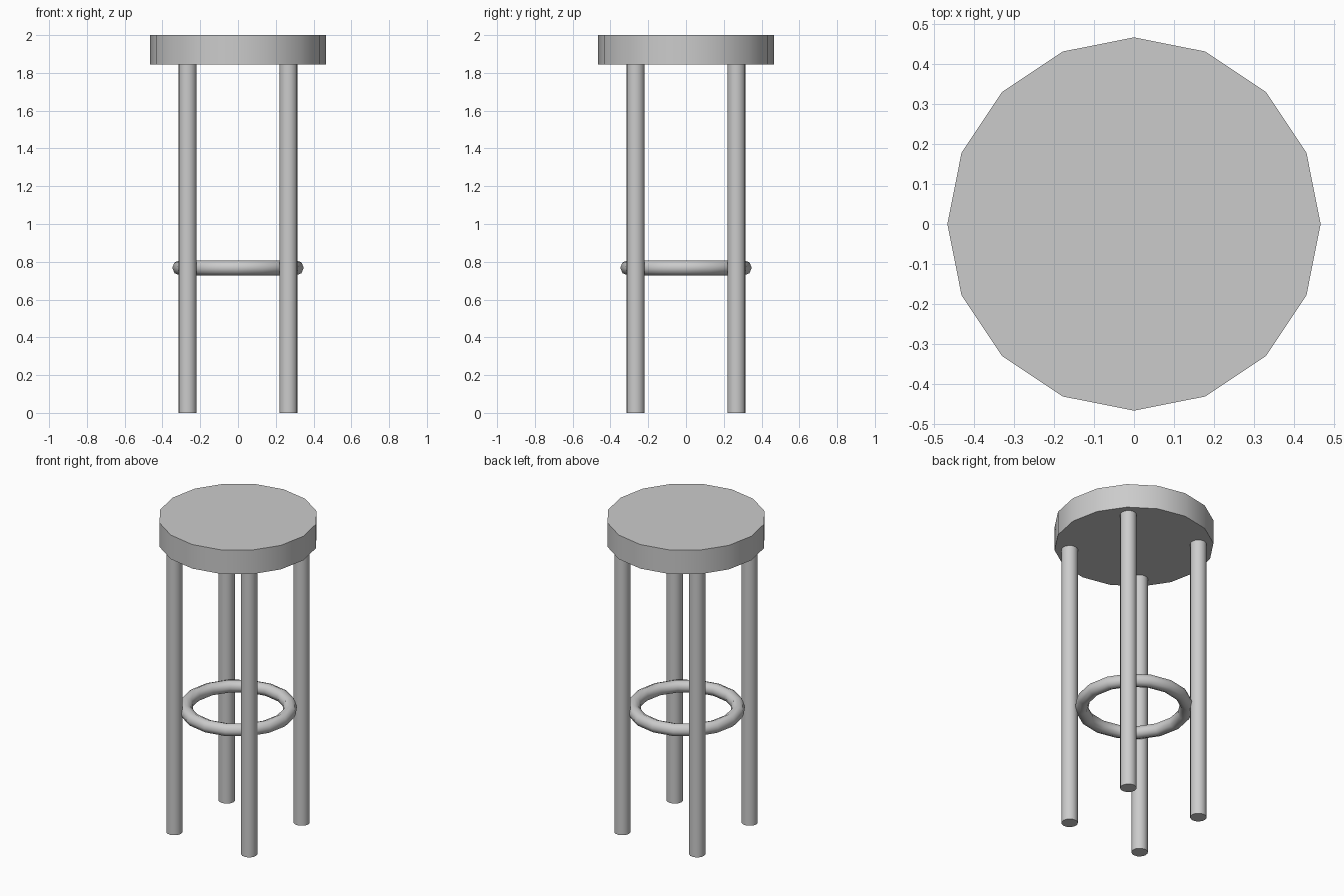
import bpy
import math

if "Cube" in bpy.data.objects:
    bpy.data.objects.remove(bpy.data.objects["Cube"])

SIDES = 16


def finish(name, angle):
    obj = bpy.context.object
    obj.name = name
    bpy.ops.object.shade_smooth_by_angle(angle=math.radians(angle))
    return obj


def cylinder(name, x, y, radius, z0, z1):
    bpy.ops.mesh.primitive_cylinder_add(
        vertices=SIDES, radius=radius, depth=z1 - z0,
        location=(x, y, (z0 + z1) / 2))
    return finish(name, 40)


# Round seat
cylinder("seat", 0, 0, 0.466, 1.845, 2.0)

# Four straight legs
for side, sx in (("left", -1), ("right", 1)):
    for end, sy in (("front", -1), ("back", 1)):
        cylinder(f"{end}_{side}_leg", sx * 0.267, sy * 0.267, 0.048, 0, 1.845)

# Foot ring touching the inside of the legs
bpy.ops.mesh.primitive_torus_add(
    major_segments=SIDES, minor_segments=8,
    major_radius=0.308, minor_radius=0.04, location=(0, 0, 0.768))
finish("foot_ring", 60)
